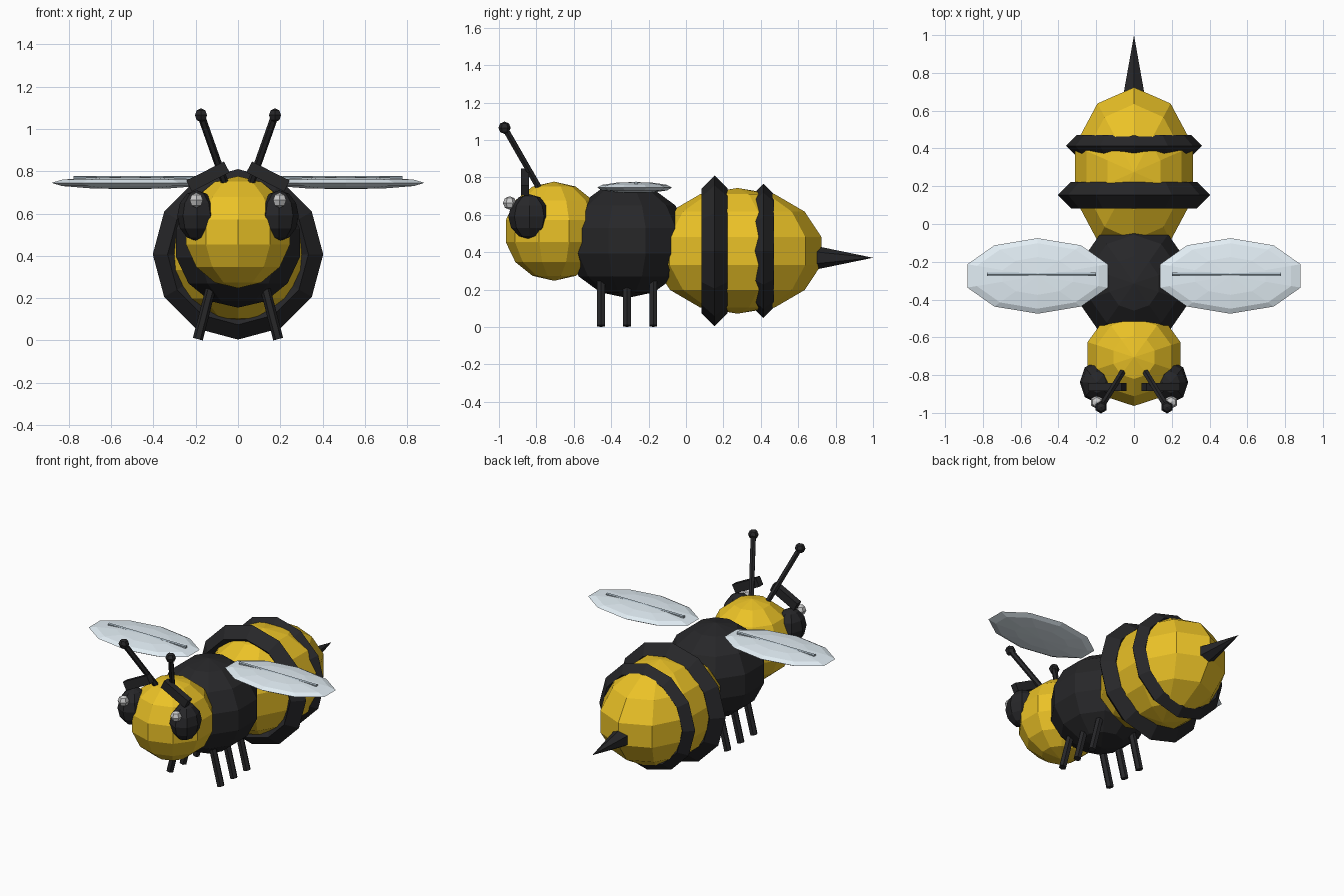
import bpy
from math import radians
from mathutils import Vector

if "Cube" in bpy.data.objects:
    bpy.data.objects.remove(bpy.data.objects["Cube"])


def material(name, rgb):
    m = bpy.data.materials.new(name)
    m.diffuse_color = (*rgb, 1)
    m.use_nodes = True
    m.node_tree.nodes["Principled BSDF"].inputs["Base Color"].default_value = m.diffuse_color
    return m


YELLOW = material("yellow", (0.83, 0.54, 0.02))
BLACK = material("black", (0.02, 0.02, 0.022))
WING = material("wing", (0.76, 0.85, 0.91))
VEIN = material("vein", (0.38, 0.46, 0.52))
WHITE = material("white", (0.9, 0.9, 0.9))


def finish(name, mat):
    ob = bpy.context.object
    ob.name = name
    ob.data.materials.append(mat)
    return ob


def ball(name, mat, loc, radii, segments=10, rings=7):
    bpy.ops.mesh.primitive_uv_sphere_add(segments=segments, ring_count=rings,
                                         radius=1, location=loc)
    bpy.context.object.scale = radii
    return finish(name, mat)


def rod(name, mat, a, b, r1, r2=None, sides=6):
    a, b = Vector(a), Vector(b)
    d = b - a
    bpy.ops.mesh.primitive_cone_add(vertices=sides, radius1=r1,
                                    radius2=r1 if r2 is None else r2,
                                    depth=d.length, location=(a + b) / 2,
                                    rotation=d.to_track_quat('Z', 'Y').to_euler())
    return finish(name, mat)


def stripe(name, y, major, minor):
    bpy.ops.mesh.primitive_torus_add(major_segments=12, minor_segments=4,
                                     major_radius=major, minor_radius=minor,
                                     location=(0, y, 0.407),
                                     rotation=(radians(90), 0, 0))
    return finish(name, BLACK)


# Body
ball("head", YELLOW, (0, -0.705, 0.512), (0.265, 0.265, 0.265))
ball("thorax", BLACK, (0, -0.315, 0.46), (0.315, 0.33, 0.305))
ball("abdomen", YELLOW, (0, 0.275, 0.407), (0.338, 0.46, 0.336))
stripe("front_stripe", 0.153, 0.333, 0.07)
stripe("rear_stripe", 0.414, 0.303, 0.056)
rod("stinger", BLACK, (0, 0.66, 0.37), (0, 1.0, 0.37), 0.07, 0)

for s, side in ((-1, "left"), (1, "right")):
    # Face
    ball(f"{side}_eye", BLACK, (s * 0.195, -0.838, 0.59),
         (0.092, 0.112, 0.12), 8, 6)
    ball(f"{side}_eye_glint", WHITE, (s * 0.197, -0.943, 0.663),
         (0.036, 0.036, 0.036), 6, 4)
    bpy.ops.mesh.primitive_cube_add(size=1, location=(s * 0.142, -0.862, 0.775),
                                    rotation=(0, s * radians(27), 0))
    bpy.context.object.scale = (0.2, 0.043, 0.058)
    finish(f"{side}_brow", BLACK)

    # Antennae
    tip = (s * 0.175, -0.97, 1.065)
    rod(f"{side}_antenna", BLACK, (s * 0.055, -0.775, 0.725), tip, 0.018)
    ball(f"{side}_antenna_tip", BLACK, tip, (0.033, 0.033, 0.033), 6, 4)

    # Wings with a raised vein
    ball(f"{side}_wing", WING, (s * 0.51, -0.275, 0.745),
         (0.391, 0.2, 0.03), 10, 6)
    rod(f"{side}_wing_vein", VEIN, (s * 0.2, -0.267, 0.767),
        (s * 0.778, -0.267, 0.767), 0.011)

    # Legs
    for n, y in (("front", -0.455), ("middle", -0.315), ("rear", -0.175)):
        rod(f"{side}_{n}_leg", BLACK, (s * 0.19, y, 0.006),
            (s * 0.115, y, 0.3), 0.024)
